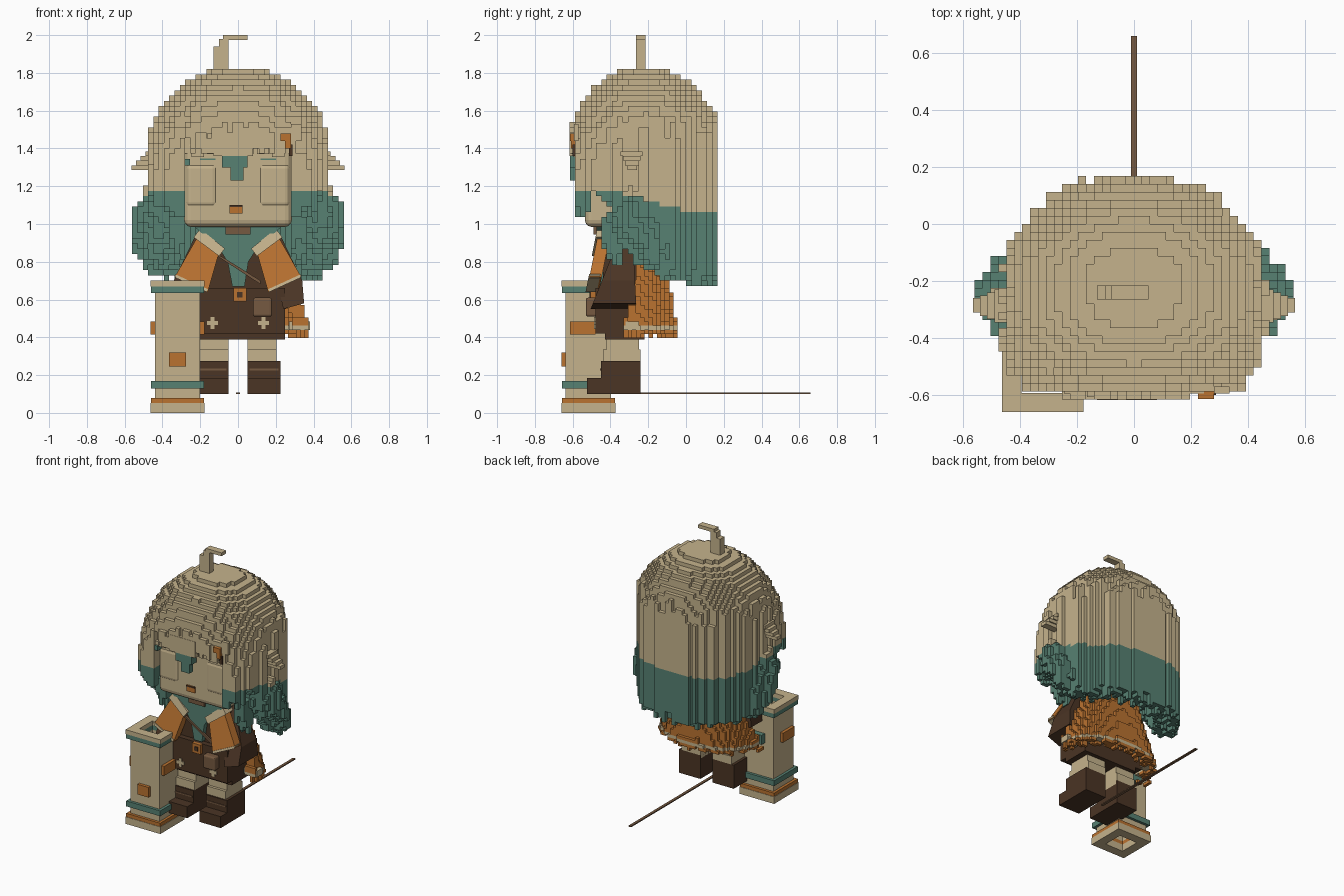
import bpy, bmesh, math, random
from mathutils import Vector, Matrix

if "Cube" in bpy.data.objects:
    bpy.data.objects.remove(bpy.data.objects["Cube"], do_unlink=True)
random.seed(4)


def material(name, r, g, b):
    m = bpy.data.materials.new(name)
    m.use_nodes = True
    m.diffuse_color = (r, g, b, 1)
    m.node_tree.nodes["Principled BSDF"].inputs["Base Color"].default_value = (r, g, b, 1)
    return m


TAN = material("tan", .56, .45, .265)
TEAL = material("teal", .095, .22, .17)
ORANGE = material("orange", .49, .17, .03)
DARK = material("dark brown", .07, .035, .018)
BROWN = material("mid brown", .18, .1, .052)


def make(name, verts, faces, *mats):
    me = bpy.data.meshes.new(name)
    me.from_pydata(verts, [], faces)
    ob = bpy.data.objects.new(name, me)
    for m in mats:
        me.materials.append(m)
    bpy.context.collection.objects.link(ob)
    return ob


def box(name, x, y, z, mat, bevel=0.0):
    """Box from three (low, high) ranges."""
    bm = bmesh.new()
    bmesh.ops.create_cube(bm, size=1)
    bmesh.ops.scale(bm, vec=(x[1] - x[0], y[1] - y[0], z[1] - z[0]), verts=bm.verts)
    if bevel:
        bmesh.ops.bevel(bm, geom=bm.edges[:], offset=bevel, segments=3, affect='EDGES', profile=.5)
    bm.transform(Matrix.Translation(Vector((sum(x), sum(y), sum(z))) / 2))
    ob = make(name, [], [], mat)
    bm.to_mesh(ob.data)
    bm.free()
    return ob


def square_tube(name, cx, cy, outer, inner, z0, z1, mat):
    verts, faces = [], []
    for r, z in ((outer, z0), (outer, z1), (inner, z1), (inner, z0)):
        verts += [(cx + a * r, cy + b * r, z) for a, b in ((-1, -1), (1, -1), (1, 1), (-1, 1))]
    for p in range(4):
        q = (p + 1) % 4
        for i in range(4):
            j = (i + 1) % 4
            faces.append((p * 4 + i, p * 4 + j, q * 4 + j, q * 4 + i))
    return make(name, verts, faces, mat)


def plate(name, outline, ys, mat, leans=(0, 0)):
    """Extruded x-z outline whose front and back may lean with height."""
    n = len(outline)
    verts = [(x, y + k * (z - .8), z) for y, k in zip(ys, leans) for x, z in outline]
    faces = [tuple(range(n)), tuple(range(2 * n - 1, n - 1, -1))]
    faces += [(i, i + n, (i + 1) % n + n, (i + 1) % n) for i in range(n)]
    ob = make(name, verts, faces, mat)
    bm = bmesh.new()
    bm.from_mesh(ob.data)
    bmesh.ops.recalc_face_normals(bm, faces=bm.faces)
    bm.to_mesh(ob.data)
    bm.free()
    return ob


def voxels(name, s, lo, hi, inside, colour, *mats):
    """Skin of all grid cells for which inside(x, y, z, column noise) holds."""
    rng = [range(math.floor(a / s), math.ceil(b / s)) for a, b in zip(lo, hi)]
    cells = set()
    for i in rng[0]:
        for j in rng[1]:
            noise = random.uniform(-1, 1)
            for k in rng[2]:
                if inside((i + .5) * s, (j + .5) * s, (k + .5) * s, noise):
                    cells.add((i, j, k))
    index, faces, slots = {}, [], []
    for c in sorted(cells):
        for axis in range(3):
            for side in (0, 1):
                n = list(c)
                n[axis] += 2 * side - 1
                if tuple(n) in cells:
                    continue
                u, v = (axis + 1) % 3, (axis + 2) % 3
                face = []
                for du, dv in ((0, 0), (1, 0), (1, 1), (0, 1)):
                    p = list(c)
                    p[axis] += side
                    p[u] += du
                    p[v] += dv
                    face.append(index.setdefault(tuple(p), len(index)))
                faces.append(face if side else face[::-1])
                slots.append(colour(*[(a + .5) * s for a in c]))
    ob = make(name, [[a * s for a in p] for p in index], faces, *mats)
    ob.data.polygons.foreach_set("material_index", slots)
    return ob


# Hair: hollow strand-like dome with side locks, jaw strands and a face opening
def hair_inside(x, y, z, noise):
    ax = abs(x)
    if z > 1.82 or (ax > .25 and z < 1.45 and y < (-.53 if ax < .28 else -.575)):
        return False
    f = 1.0 if z < 1.42 else math.sqrt(max(.0001, 1 - ((z - 1.42) / .415) ** 2))
    dy = (y + .22) / (.395 * f)
    n = 2.1 if dy > 0 else 4.2 - 1.9 * min(1, max(0, (z - 1.28) / .3))
    q = (ax / (.465 * f)) ** n + abs(dy) ** n
    bottom = .71 + .33 * max(0, -y) + 1.4 * max(0, -.27 - y) + .035 * noise
    if y < -.5:
        bottom = 1.06 + .04 * noise
    elif y < -.33:
        bottom = 1.18 - .8 * (y + .5) + .015 * noise
    centre = -.285 + .45 * max(0, 1.05 - z)
    lock = ((ax - .42) / .145) ** 2 + abs(y - centre) / .125 + ((z - .98) / .26) ** 2
    if lock < 1 + .15 * noise and z < 1.2:
        return True
    if .285 < ax < .36 and -.46 < y < -.35:
        if .82 + .06 * noise + 3 * max(0, -.42 - y) < z < 1.03:
            return True
    if z < bottom or q > 1 + .07 * noise * (z < 1.6):
        return False
    if ax < .28 and y < -.3 and z < 1.38 + .025 * noise:
        return False
    return z > 1.5 or q > .45


voxels("hair", .028, (-.59, -.64, .6), (.59, .2, 1.83), hair_inside,
       lambda x, y, z: int(z < min(1.18, 1.07 + .27 * max(0, -y))), TAN, TEAL)
box("hair_sprout_stem", (-.1, -.05), (-.265, -.215), (1.8, 1.98), TAN)
box("hair_sprout_base", (-.13, -.06), (-.265, -.215), (1.8, 1.94), TAN)
box("hair_sprout_tip", (-.08, .05), (-.265, -.215), (1.975, 2), TAN)
box("fringe_tip_upper", (-.085, .05), (-.615, -.56), (1.3, 1.36), TEAL)
box("fringe_tip_lower", (-.04, .03), (-.615, -.57), (1.23, 1.3), TEAL)
box("fringe_tip_root", (-.13, .08), (-.618, -.54), (1.36, 1.48), TAN)
box("fringe_corner", (-.3, -.255), (-.58, -.53), (1.31, 1.345), TEAL)
for s, label in ((1, "left"), (-1, "right")):
    for i in range(4):
        xs = sorted((s * .4, s * (.565 - .025 * i)))
        box(f"{label}_ear_tuft", xs, (-.31 - .012 * i, -.26 + .01 * i),
            (1.285 + .025 * i, 1.31 + .025 * i), TAN)
    for i in range(2):
        box(f"{label}_bang_strand", sorted((s * (.1 + .08 * i), s * (.165 + .08 * i))),
            (-.607 + .012 * i, -.5), (1.37 - .015 * i, 1.48), TAN)

# Face
box("face", (-.285, .285), (-.535, -.2), (.985, 1.45), TAN, bevel=.035)
for s, label in ((1, "left"), (-1, "right")):
    box(f"{label}_cheek", sorted((s * .11, s * .275)), (-.541, -.46), (1.09, 1.32), TAN, bevel=.025)
    box(f"{label}_eyelid", sorted((s * .12, s * .2)), (-.542, -.53), (1.338, 1.346), TEAL)
box("mouth", (-.045, .025), (-.543, -.53), (1.055, 1.1), ORANGE)
box("mouth_line", (-.045, .025), (-.546, -.53), (1.09, 1.1), DARK)
box("hair_clip", (.225, .28), (-.614, -.575), (1.44, 1.48), ORANGE)
box("hair_clip_drop", (.25, .28), (-.61, -.575), (1.4, 1.44), ORANGE)
box("hair_clip_pin", (.27, .288), (-.6, -.54), (1.36, 1.42), DARK)
box("hair_clip_leaf", (.28, .335), (-.594, -.57), (1.44, 1.53), TAN)

# Torso, scarf and belt
box("neck", (-.065, .065), (-.49, -.37), (.945, 1.0), BROWN)
box("torso", (-.2, .2), (-.44, -.24), (.55, .93), DARK)
box("shorts", (-.25, .25), (-.48, -.22), (.42, .66), DARK)
box("shorts_hem", (-.2, .25), (-.43, -.22), (.388, .43), DARK)
plate("scarf", [(-.23, .985), (.23, .985), (.1, .87), (.055, .8), (.035, .67),
                (-.03, .67), (-.055, .8), (-.1, .87)], (-.475, -.38), TEAL)
plate("strap", [(-.11, .83), (-.09, .83), (.12, .7), (.12, .68)], (-.485, -.47), BROWN)
box("buckle", (-.025, .045), (-.505, -.48), (.59, .66), ORANGE)
box("buckle_centre", (-.005, .025), (-.51, -.5), (.61, .64), DARK)
box("pouch", (.08, .18), (-.53, -.47), (.51, .61), BROWN, bevel=.012)

# Mirrored sleeves, arms, legs and boots
for s, label in ((1, "left"), (-1, "right")):
    def xr(a, b):
        return sorted((s * a, s * b))
    plate(f"{label}_sleeve", [(s * .1, .85), (s * .21, .94), (s * .335, .72), (s * .16, .64)],
          (-.495, -.43), ORANGE, (.2, .2))
    plate(f"{label}_collar_band", [(s * .07, .87), (s * .2, .975), (s * .235, .93), (s * .1, .83)],
          (-.505, -.42), TAN, (.2, .2))
    plate(f"{label}_sleeve_trim", [(s * .16, .655), (s * .335, .735), (s * .33, .715), (s * .165, .64)],
          (-.5, -.44), TAN, (.2, .2))
    plate(f"{label}_arm", [(s * .15, .95), (s * .22, .95), (s * .34, .7), (s * .35, .58), (s * .24, .55)],
          (-.405, -.275), DARK, (.4, -.05))
    box(f"{label}_cross_bar", xr(.105, .165), (-.487, -.47), (.465, .487), TAN)
    box(f"{label}_cross_post", xr(.124, .146), (-.487, -.47), (.445, .507), TAN)
    box(f"{label}_leg", xr(.05, .205), (-.42, -.25), (.25, .4), TAN)
    box(f"{label}_stocking_cuff", xr(.05, .205), (-.44, -.24), (.275, .335), TAN)
    box(f"{label}_boot", xr(.05, .225), (-.45, -.24), (.1, .275), DARK)
    box(f"{label}_boot_toe", xr(.05, .225), (-.525, -.3), (.1, .185), DARK)
    box(f"{label}_boot_strap", xr(.06, .215), (-.454, -.44), (.225, .235), BROWN)


# Flared hollow cape with a pale hem
def cape_inside(x, y, z, noise):
    t = (.86 - z) / .44
    if y < -.34 + .1 * (1 - t) or z < .425 + .025 * noise:
        return False
    q = (abs(x) / (.25 + .14 * t)) ** 2.4 + ((y + .33) / (.205 + .085 * t)) ** 2
    return .55 < q < 1 + .03 * noise


voxels("cape", .022, (-.42, -.35, .38), (.42, 0, .86), cape_inside,
       lambda x, y, z: int(.436 < z < .47), ORANGE, TAN)
box("cape_tassel", (.27, .38), (-.32, -.25), (.44, .485), TAN)

# Hollow pillar with bands and plaques
cx, cy = -.32, -.517
for name, outer, z0, z1, mat in (
        ("pillar_foot", .143, 0, .052, TAN), ("pillar_foot_band", .14, .052, .078, ORANGE),
        ("pillar_column", .12, .078, .64, TAN), ("pillar_low_band", .14, .13, .17, TEAL),
        ("pillar_top_band", .14, .635, .668, TEAL), ("pillar_rim", .143, .668, .7, TAN)):
    square_tube(name, cx, cy, outer, .075, z0, z1, mat)
box("pillar_front_plaque", (-.365, -.275), (-.66, -.63), (.245, .32), ORANGE)
for side in (-1, 1):
    x = cx + side * .13
    box("pillar_side_plaque", (x - .013, x + .013), (-.615, -.48), (.415, .485), ORANGE)
box("pillar_back_plaque", (-.37, -.28), (-.405, -.36), (.42, .49), TEAL)

# Thin rod lying behind the feet
box("rod", (-.01, .01), (-.34, .66), (.1, .108), BROWN)
